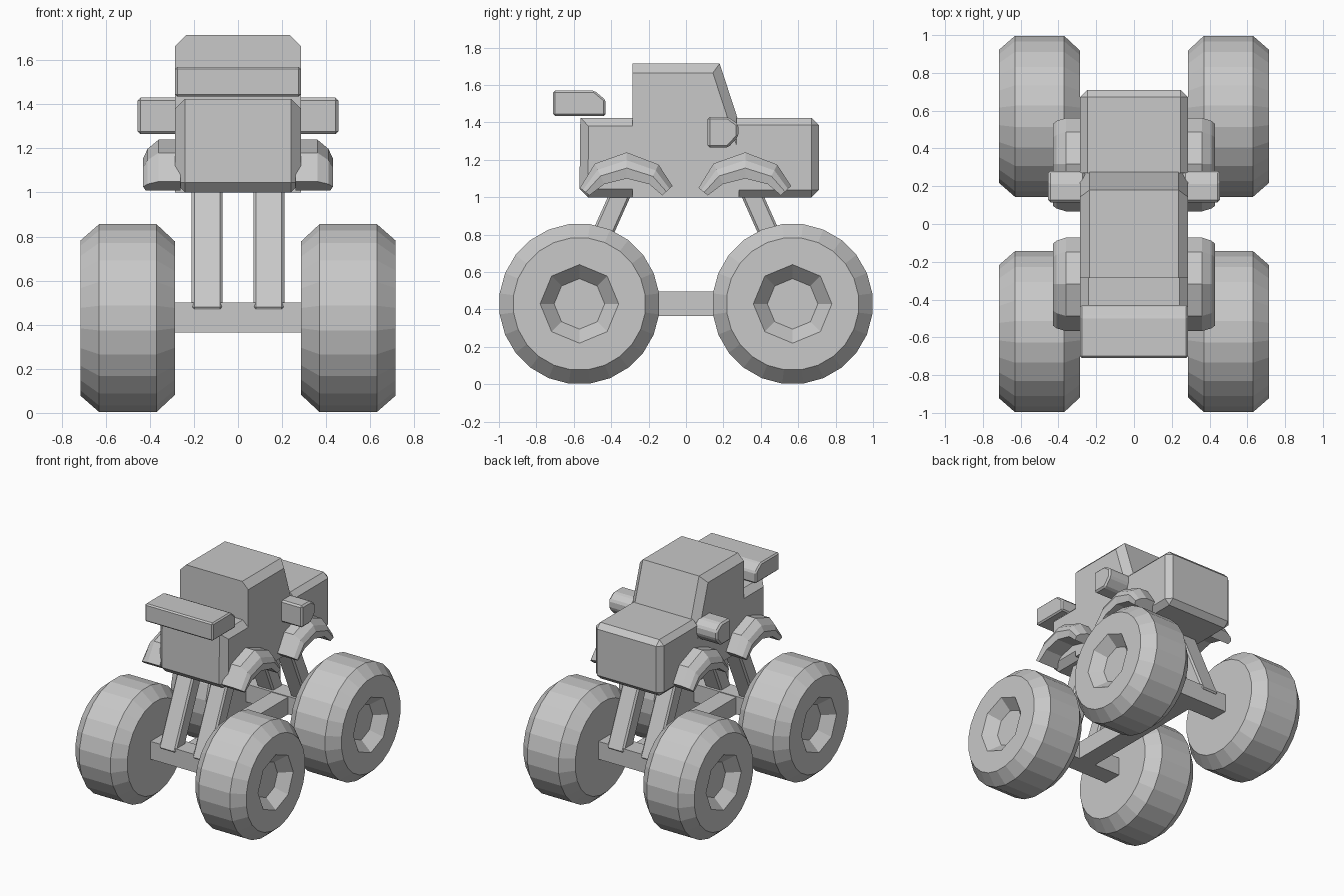
import bpy, bmesh
from math import sin, cos, radians
from mathutils import Vector

cube = bpy.data.objects.get("Cube")
if cube:
    bpy.data.objects.remove(cube, do_unlink=True)

grey = bpy.data.materials.new("plain_grey")
grey.use_nodes = True
COLOUR = (0.58, 0.58, 0.58, 1)
grey.diffuse_color = COLOUR
grey.node_tree.nodes["Principled BSDF"].inputs["Base Color"].default_value = COLOUR


def finish(bm, name):
    bmesh.ops.recalc_face_normals(bm, faces=bm.faces[:])
    mesh = bpy.data.meshes.new(name)
    bm.to_mesh(mesh)
    bm.free()
    mesh.materials.append(grey)
    obj = bpy.data.objects.new(name, mesh)
    bpy.context.collection.objects.link(obj)
    return obj


def loft(bm, rings, cap_start=True, cap_end=True):
    """Skin closed rings of equal length; returns the vertex rings."""
    rows = [[bm.verts.new(p) for p in ring] for ring in rings]
    n = len(rows[0])
    for a, b in zip(rows, rows[1:]):
        for i in range(n):
            j = (i + 1) % n
            bm.faces.new((a[i], a[j], b[j], b[i]))
    if cap_start:
        bm.faces.new(rows[0][::-1])
    if cap_end:
        bm.faces.new(rows[-1])
    return rows


def prism(name, profile, x0, x1, bevel=0, rule=None):
    """Extrude a (y, z) profile along x and chamfer the edges the rule picks."""
    bm = bmesh.new()
    loft(bm, [[(x, y, z) for y, z in profile] for x in (x0, x1)])
    if bevel:
        edges = [e for e in bm.edges
                 if rule is None or rule((e.verts[0].co + e.verts[1].co) / 2)]
        bmesh.ops.bevel(bm, geom=edges, offset=bevel, segments=1,
                        profile=0.5, affect='EDGES', clamp_overlap=True)
    return finish(bm, name)


def box(y0, y1, z0, z1):
    return [(y0, z0), (y1, z0), (y1, z1), (y0, z1)]


def fender(name, side, y):
    """Bent bar over a wheel, with a sloped outer shoulder."""
    outer = [(-.25, 1.05), (-.17, 1.18), (0, 1.24), (.17, 1.175), (.245, 1.06)]
    inner = [(-.2, 1.01), (-.12, 1.07), (0, 1.10), (.12, 1.07), (.19, 1.01)]
    rings = []
    for o, i in zip(outer, inner):
        o, i = Vector((o[0] + y, o[1])), Vector((i[0] + y, i[1]))
        section = [(.26, i), (.26, o), (.36, o), (.41, o.lerp(i, .3)),
                   (.43, o.lerp(i, .6)), (.42, i)]
        rings.append([(side * x, p.x, p.y) for x, p in section])
    bm = bmesh.new()
    loft(bm, rings)
    finish(bm, name)


def wheel(name, side, y):
    """Chunky tyre with an eight-sided recessed hub on its outer side."""
    def ring(x, r, count, turn):
        return [(side * x, y + r * cos(radians(turn + 360 * k / count)),
                 .43 + r * sin(radians(turn + 360 * k / count)))
                for k in range(count)]
    bm = bmesh.new()
    tyre = loft(bm, [ring(x, r, 24, 7.5) for x, r in
                     ((.285, .35), (.37, .43), (.63, .43), (.715, .355))],
                cap_end=False)[-1]
    hub = loft(bm, [ring(.715, .21, 8, 0), ring(.635, .135, 8, 0)],
               cap_start=False)[0]
    # Flat side wall between the round rim and the hub
    for k in range(8):
        nxt = hub[(k + 1) % 8]
        bm.faces.new((hub[k], *tyre[3 * k:3 * k + 3], nxt))
        bm.faces.new((hub[k], tyre[3 * k - 1], tyre[3 * k]))
    finish(bm, name)


W = .285

# Body
prism("cabin", [(-.285, 1.0), (.283, 1.0), (.283, 1.40), (.18, 1.715), (-.285, 1.715)],
      -W, W, .05, lambda m: abs(m.x) > .2 and m.z > 1.45 and m.y > -.2)
prism("hood", box(.27, .71, 1.0, 1.425), -W, W, .038, lambda m: m.y > .3)
prism("rear_bed", [(-.57, 1.0), (-.27, 1.0), (-.27, 1.425), (-.565, 1.425)],
      -W, W, .045, lambda m: m.y < -.3 and (abs(m.x) > .2 or m.z < 1.1))
prism("rear_wing", [(-.71, 1.435), (-.43, 1.435), (-.43, 1.52), (-.49, 1.57), (-.71, 1.57)],
      -W, W, .01)

# Drive shaft and axles
prism("drive_shaft", box(-.57, .57, .365, .495), -.07, .07)

for end, place in ((-1, "rear"), (1, "front")):
    prism(f"{place}_axle", box(end * .57 - .07, end * .57 + .07, .365, .5), -.32, .32)
    for side, hand in ((1, "left"), (-1, "right")):
        tag = f"{place}_{hand}"
        wheel(tag + "_wheel", side, end * .57)
        fender(tag + "_fender", side, end * .317)
        prism(tag + "_strut",
              [(end * .655, .47), (end * .535, .47), (end * .29, 1.02), (end * .41, 1.02)],
              side * .07, side * .21, .012)

# Side mirrors
for side, hand in ((1, "left"), (-1, "right")):
    prism(hand + "_mirror",
          [(.115, 1.265), (.225, 1.265), (.28, 1.325), (.28, 1.39), (.225, 1.43), (.115, 1.43)],
          side * .26, side * .455, .012)
